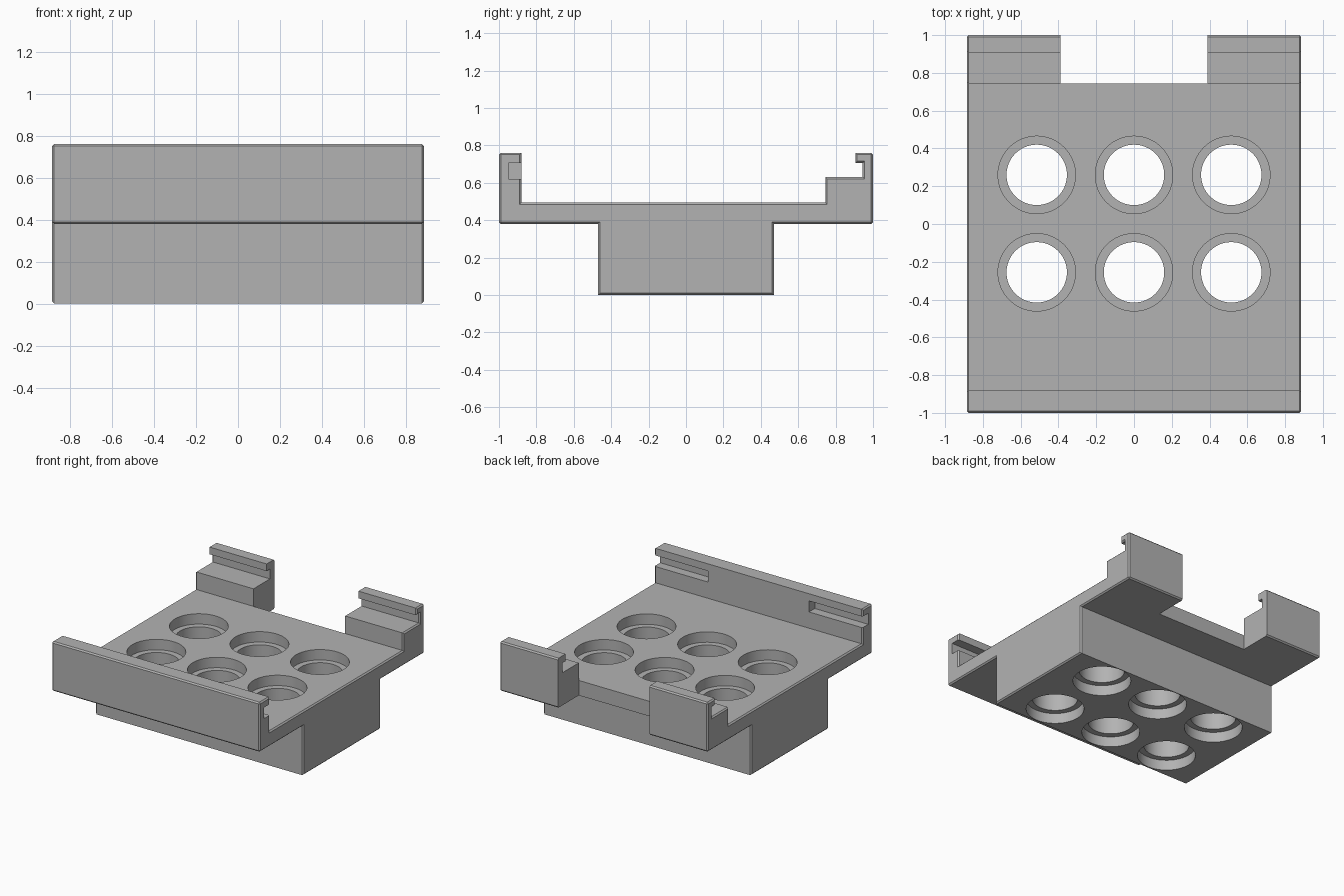
import bpy
import bmesh
from math import radians, pi
from mathutils import Matrix, Vector

cube = bpy.data.objects.get("Cube")
if cube:
    bpy.data.objects.remove(cube, do_unlink=True)

HALF_W = 0.885
CHAMFER = 0.01

grey = bpy.data.materials.new("mid grey")
grey.use_nodes = True
grey.diffuse_color = (0.45, 0.45, 0.45, 1)
grey.node_tree.nodes["Principled BSDF"].inputs["Base Color"].default_value = grey.diffuse_color


def make_object(name, bm):
    bmesh.ops.recalc_face_normals(bm, faces=bm.faces)
    mesh = bpy.data.meshes.new(name)
    bm.to_mesh(mesh)
    bm.free()
    mesh.materials.append(grey)
    obj = bpy.data.objects.new(name, mesh)
    bpy.context.scene.collection.objects.link(obj)
    return obj


def add_box(bm, low, high):
    low, high = Vector(low), Vector(high)
    size = Matrix.Diagonal((*(high - low), 1))
    bmesh.ops.create_cube(bm, size=1, matrix=Matrix.Translation((low + high) / 2) @ size)


# Tray: side profile (y, z) extruded across the width
profile = [
    (-0.47, 0), (0.47, 0), (0.47, 0.38), (1, 0.38), (1, 0.76),
    (0.905, 0.76), (0.905, 0.705), (0.945, 0.705), (0.945, 0.63),
    (0.745, 0.63), (0.745, 0.495), (-0.88, 0.495), (-0.88, 0.76),
    (-1, 0.76), (-1, 0.38), (-0.47, 0.38),
]
bm = bmesh.new()
cap = bm.faces.new([bm.verts.new((-HALF_W, y, z)) for y, z in profile])
out = bmesh.ops.extrude_face_region(bm, geom=[cap])
bmesh.ops.translate(bm, vec=(2 * HALF_W, 0, 0),
                    verts=[g for g in out["geom"] if isinstance(g, bmesh.types.BMVert)])
if not cap.is_valid or len(bm.faces) < len(profile) + 2:
    bm.faces.new([v for v in bm.verts if v.co.x < 0])
bmesh.ops.recalc_face_normals(bm, faces=bm.faces)


# Chamfer both end outlines and the outer long edges of the walls
def chamfered(edge):
    a, b = (v.co for v in edge.verts)
    at_end = abs(a.x - b.x) < 0.001
    return at_end or abs(a.y) > 0.99


bmesh.ops.bevel(bm, geom=[e for e in bm.edges if chamfered(e)], offset=CHAMFER,
                offset_type='OFFSET', segments=1, affect='EDGES', profile=0.5)
tray = make_object("tray", bm)

# Rear gap between the two tabs, and slots at both ends of the front wall
bm = bmesh.new()
add_box(bm, (-0.39, 0.745, 0.2), (0.39, 1.2, 1))
for side in (-1, 1):
    ends = sorted((side * 0.43, side * 1.0))
    add_box(bm, (ends[0], -0.95, 0.62), (ends[1], -0.8, 0.705))
gap_cutter = make_object("gap_cutter", bm)

# Six through holes, counterbored above and below
hole = [(0, -0.1), (0.205, -0.1), (0.205, 0.08), (0.16, 0.08),
        (0.16, 0.415), (0.205, 0.415), (0.205, 0.6), (0, 0.6)]
bm = bmesh.new()
for x in (-0.515, 0, 0.515):
    for y in (-0.256, 0.26):
        verts = [bm.verts.new((x + r, y, z)) for r, z in hole]
        edges = [bm.edges.new(pair) for pair in zip(verts, verts[1:])]
        bmesh.ops.spin(bm, geom=verts + edges, cent=(x, y, 0), axis=(0, 0, 1),
                       angle=2 * pi, steps=64, use_duplicate=False)
bmesh.ops.remove_doubles(bm, verts=bm.verts, dist=0.0005)
hole_cutter = make_object("hole_cutter", bm)

# Apply the cuts
bpy.ops.object.select_all(action='DESELECT')
bpy.context.view_layer.objects.active = tray
tray.select_set(True)
for cutter in (gap_cutter, hole_cutter):
    cutter.hide_render = True
    mod = tray.modifiers.new(cutter.name, 'BOOLEAN')
    mod.operation = 'DIFFERENCE'
    mod.solver = 'EXACT'
    mod.object = cutter
    bpy.ops.object.modifier_apply(modifier=mod.name)
    bpy.data.objects.remove(cutter, do_unlink=True)

bpy.ops.object.shade_smooth_by_angle(angle=radians(30))
